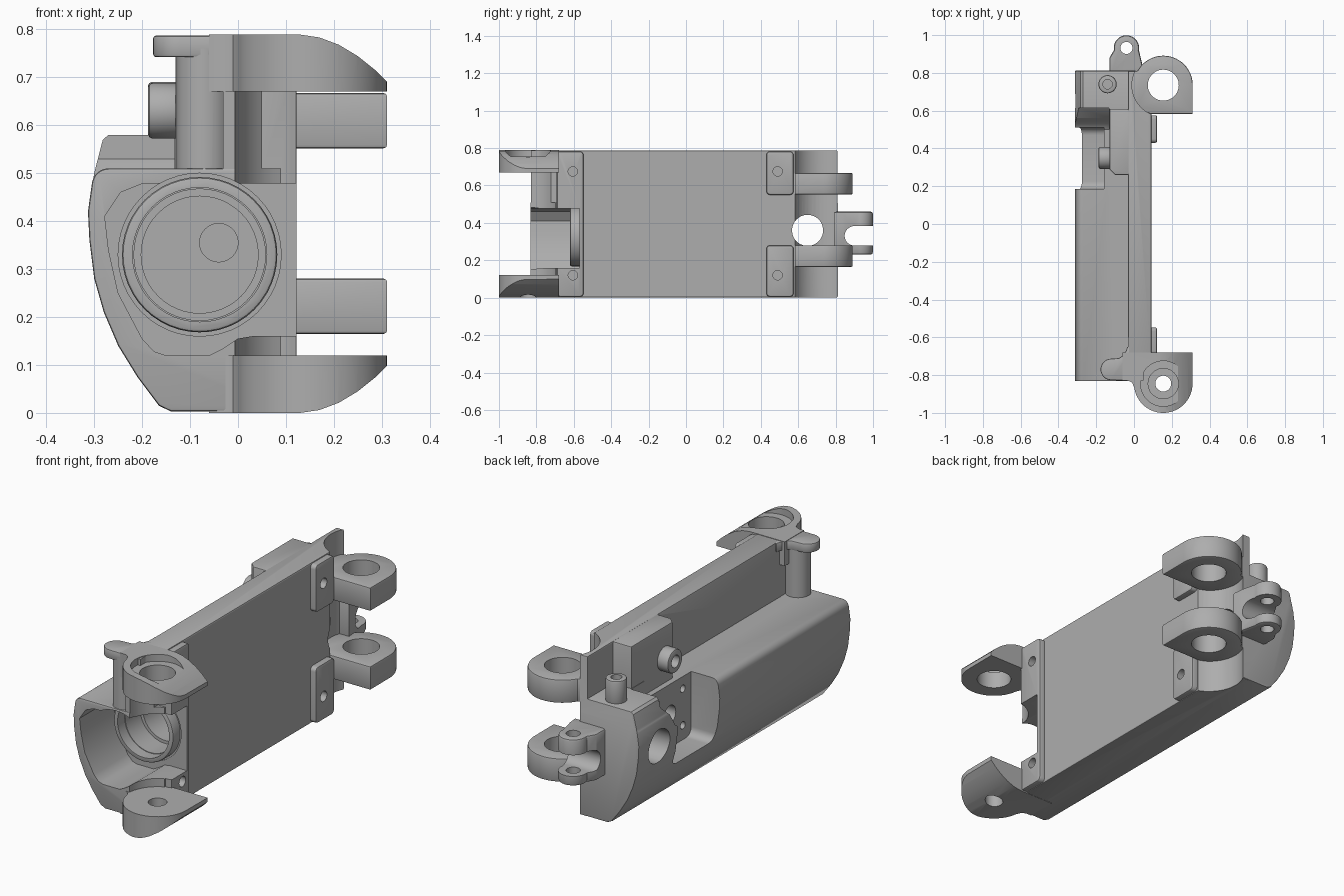
import bpy, bmesh
from math import sin, cos, radians
from mathutils import Vector

if "Cube" in bpy.data.objects:
    bpy.data.objects.remove(bpy.data.objects["Cube"])

grey = bpy.data.materials.new("satin grey")
grey.use_nodes = True
grey.diffuse_color = (0.42, 0.42, 0.42, 1)
grey.node_tree.nodes["Principled BSDF"].inputs["Base Color"].default_value = grey.diffuse_color


def prism(name, pts, axis, lo, hi, bevel=0):
    """Extrude a 2D outline along an axis; the outline uses the other two axes in order."""
    def place(p, t):
        v = list(p)
        v.insert("xyz".index(axis), t)
        return Vector(v)
    bm = bmesh.new()
    ends = [[bm.verts.new(place(p, t)) for p in pts] for t in (lo, hi)]
    n = len(pts)
    caps = [bm.faces.new(e) for e in ends]
    for i in range(n):
        j = (i + 1) % n
        bm.faces.new((ends[0][i], ends[0][j], ends[1][j], ends[1][i]))
    bmesh.ops.recalc_face_normals(bm, faces=bm.faces)
    if bevel:
        rim = list({e for f in caps for e in f.edges})
        bmesh.ops.bevel(bm, geom=rim, offset=bevel, segments=2, profile=0.5, affect='EDGES')
    mesh = bpy.data.meshes.new(name)
    bm.to_mesh(mesh)
    bm.free()
    mesh.materials.append(grey)
    ob = bpy.data.objects.new(name, mesh)
    bpy.context.collection.objects.link(ob)
    return ob


def arc(cx, cy, r, a0, a1, n=16):
    steps = [radians(a0 + (a1 - a0) * i / n) for i in range(n + 1)]
    return [(cx + r * cos(a), cy + r * sin(a)) for a in steps]


def disc(name, c, r, axis, lo, hi, bevel=0):
    return prism(name, arc(*c, r, 0, 360, 48)[:-1], axis, lo, hi, bevel)


def rounded(u0, u1, v0, v1, r):
    return (arc(u1 - r, v1 - r, r, 0, 90, 6) + arc(u0 + r, v1 - r, r, 90, 180, 6)
            + arc(u0 + r, v0 + r, r, 180, 270, 6) + arc(u1 - r, v0 + r, r, 270, 360, 6))


def box(name, x, y, z, bevel=0):
    return prism(name, [(x[0], y[0]), (x[1], y[0]), (x[1], y[1]), (x[0], y[1])], 'z', *z, bevel)


def combine(ob, others, op='DIFFERENCE'):
    for o in others:
        mod = ob.modifiers.new("combine", 'BOOLEAN')
        mod.operation, mod.solver, mod.object = op, 'EXACT', o
        bpy.context.view_layer.objects.active = ob
        bpy.ops.object.modifier_apply(modifier=mod.name)
        bpy.data.objects.remove(o)
    return ob


FRONT, REAR = (0.155, -0.845), (0.155, 0.735)   # hinge axes
BORE = (-0.08, 0.33)

# Main body: curved shell, tall side wall, raised end block
belly = [(-0.31, 0.36), (-0.3, 0.28), (-0.28, 0.21), (-0.25, 0.14), (-0.21, 0.075),
         (-0.165, 0.015), (-0.14, 0.003), (0.09, 0.003)]
body = prism("body", [(0.09, 0.51)] + arc(-0.27, 0.475, 0.035, 90, 170, 6)
             + [(-0.313, 0.42)] + belly, 'y', -0.832, 0.812, 0.006)
combine(body, [
    prism("end_block", [(0.02, 0.58), (-0.27, 0.58), (-0.282, 0.57), (-0.3, 0.5),
                        (-0.311, 0.43)] + belly[:-1] + [(0.02, 0.003)], 'y', 0.505, 0.811, 0.005),
    box("side_wall", (-0.032, 0.092), (-0.69, 0.81), (0.001, 0.787), 0.006),
    box("wall_front", (-0.031, 0.05), (-0.829, -0.6), (0.3, 0.786)),
    prism("thick_wall", [(-0.13, 0.29), (-0.1, 0.26), (0.01, 0.26), (0.01, 0.61), (-0.13, 0.61)],
          'z', 0.4, 0.785, 0.006),
    disc("lobe_column", (-0.07, -0.77), 0.058, 'z', 0.49, 0.76),
], 'UNION')

# Corner pads on the flat side
combine(body, [
    prism("front_pad", rounded(-0.692, -0.548, 0.005, 0.782, 0.02), 'x', 0.03, 0.122, 0.008),
    prism("rear_upper_pad", rounded(0.43, 0.575, 0.55, 0.782, 0.02), 'x', 0.03, 0.122, 0.008),
    prism("rear_lower_pad", rounded(0.43, 0.575, 0.005, 0.28, 0.02), 'x', 0.03, 0.122, 0.008),
], 'UNION')

# Front cavity, bore and hinge clearances
combine(body, [
    prism("cavity", [(0.2, 0.478), (-0.2, 0.478), (-0.245, 0.46), (-0.278, 0.41), (-0.27, 0.34),
                     (-0.25, 0.25), (-0.2, 0.155), (-0.175, 0.128), (-0.15, 0.12), (-0.06, 0.12),
                     (-0.03, 0.135), (0, 0.155), (0.03, 0.16), (0.2, 0.16)], 'y', -0.9, -0.57),
    disc("bore_relief", BORE, 0.17, 'y', -0.9, -0.565),
    disc("bore", BORE, 0.122, 'y', -0.7, -0.05),
    disc("bore_mouth", BORE, 0.137, 'y', -0.7, -0.45),
    disc("floor_hole", (-0.04, 0.355), 0.04, 'y', -0.2, 0.01),
    disc("front_clearance", FRONT, 0.162, 'z', 0.12, 0.67),
    disc("rear_clearance", REAR, 0.166, 'z', -0.1, 0.9),
    disc("cross_hole", (0.65, 0.36), 0.083, 'x', -0.5, 0.3),
])

# Side pocket with its mounting holes, and the ramp beside the end block
combine(body, [
    prism("pocket", rounded(0.185, 0.51, 0.2, 0.8, 0.04), 'x', -0.5, -0.158),
    prism("ramp", [(0.5, 0.4), (0.53, 0.42), (0.56, 0.48), (0.615, 0.53), (0.615, 0.7), (0.5, 0.7)],
          'x', -0.5, -0.132),
    disc("pocket_centre_hole", (0.35, 0.36), 0.045, 'x', -0.3, -0.08),
] + [disc("pocket_hole", (y, z), 0.018, 'x', -0.3, -0.1)
     for y in (0.25, 0.45) for z in (0.27, 0.45)]
  + [disc("screw_hole", (y, z), 0.025, 'x', 0.07, 0.3)
     for y in (-0.605, 0.49) for z in (0.12, 0.675)])

# Ring seated around the bore
ring = disc("bore_ring", BORE, 0.162, 'y', -0.62, -0.5, 0.008)
combine(ring, [disc("ring_hole", BORE, 0.14, 'y', -0.7, -0.4)])

# Front hinge ears with a sloping outer surface
ear_plan = ([(0.311, -0.68)] + arc(*FRONT, 0.155, 0, -172, 32)
            + [(-0.01, -0.84), (-0.03, -0.83), (-0.06, -0.829), (-0.06, -0.68)])
slope = [(0.13, 0.789), (0.17, 0.783), (0.21, 0.768), (0.25, 0.744), (0.285, 0.716), (0.313, 0.688)]
for name, hole, top in (("front_upper_ear", 0.08, True), ("front_lower_ear", 0.042, False)):
    ear = prism(name, ear_plan, 'z', *((0.67, 0.8) if top else (-0.01, 0.12)))
    outline = [(-0.2, 0.789)] + slope + [(0.4, 0.6), (-0.2, 0.6)]
    if not top:
        outline = [(x, 0.789 - z) for x, z in outline]
    combine(ear, [prism("ear_slope", outline, 'y', -1.2, -0.5)], 'INTERSECT')
    cuts = [disc("ear_hole", FRONT, hole, 'z', -0.1, 0.9)]
    if top:
        cuts.append(disc("ear_recess", FRONT, 0.12, 'z', 0.755, 0.9))
    combine(ear, cuts)

# Top lobe over the column
prism("top_lobe", [(0, -0.828)] + arc(-0.12, -0.77, 0.057, 270, 90, 16)
      + [(-0.08, -0.71), (-0.05, -0.69), (-0.035, -0.65), (0, -0.65)], 'z', 0.742, 0.787, 0.006)

# Rear hinge ears
rear_plan = [(-0.02, 0.6), (0.02, 0.61), (0.09, 0.582)] + [(0.311, 0.582)] \
    + arc(*REAR, 0.156, 0, 150, 28) + [(-0.02, 0.8)]
for name, lo, hi in (("rear_upper_ear", 0.552, 0.667), ("rear_lower_ear", 0.165, 0.28)):
    combine(prism(name, rear_plan, 'z', lo, hi, 0.007),
            [disc("ear_hole", REAR, 0.082, 'z', 0, 0.8)])

# Rear clevis lugs with a rounded slot
lug_plan = [(0.05, 0.79), (0.045, 0.84)] + arc(-0.04, 0.932, 0.067, -10, 190, 24) \
    + [(-0.13, 0.88), (-0.13, 0.79)]
combine(prism("clevis_lugs", lug_plan, 'z', 0.23, 0.46, 0.012), [
    prism("slot", [(1.1, 0.383)] + arc(0.9, 0.331, 0.052, 90, 270, 16) + [(1.1, 0.279)],
          'x', -0.4, 0.3),
    disc("lug_hole", (-0.04, 0.932), 0.032, 'z', 0, 0.8)])

# Button boss on the thick wall and upright pin on the end block
combine(disc("side_boss", (0.35, 0.63), 0.058, 'x', -0.188, -0.11, 0.01),
        [disc("boss_hole", (0.35, 0.63), 0.03, 'x', -0.3, -0.14)])
combine(disc("upright_pin", (-0.14, 0.74), 0.048, 'z', 0.56, 0.69, 0.008),
        [disc("pin_hole", (-0.14, 0.74), 0.025, 'z', 0.63, 0.9)])

# Smooth the curved surfaces, keep edges crisp
bpy.ops.object.select_all(action='DESELECT')
for ob in bpy.context.collection.objects:
    if ob.type == 'MESH' and ob.data.materials and ob.data.materials[0] == grey:
        ob.select_set(True)
        bpy.context.view_layer.objects.active = ob
bpy.ops.object.shade_smooth_by_angle(angle=radians(30))
